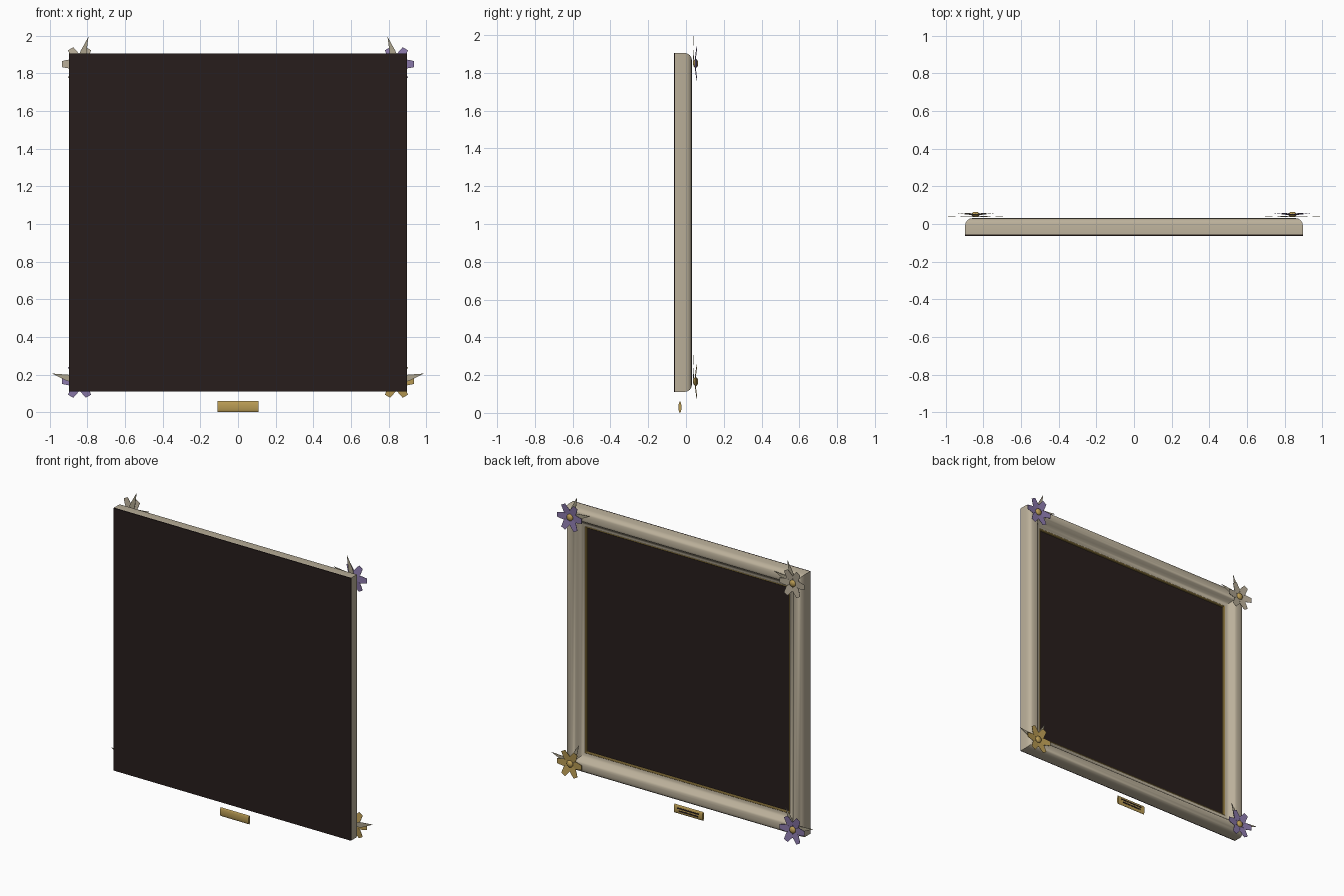
import bpy, bmesh, math
from mathutils import Vector

if "Cube" in bpy.data.objects:
    bpy.data.objects.remove(bpy.data.objects["Cube"])

def lin(c):
    c /= 255
    return c / 12.92 if c < 0.04045 else ((c + 0.055) / 1.055) ** 2.4

def material(name, r, g, b):
    m = bpy.data.materials.new(name)
    m.diffuse_color = (lin(r), lin(g), lin(b), 1)
    m.use_nodes = True
    m.node_tree.nodes["Principled BSDF"].inputs["Base Color"].default_value = m.diffuse_color
    return m

STONE = material("warm stone", 187, 176, 154)
GOLD = material("antique gold", 186, 156, 84)
PURPLE = material("dusty purple", 140, 122, 172)
PALE = material("pale petal", 184, 173, 152)
LEAF = material("dry leaf", 172, 163, 140)
DARK = material("dark brown", 39, 29, 28)

CZ = 1.008    # height of the frame centre
HALF = 0.897  # half width of the frame

def make(name, bm, mat, smooth=None):
    bmesh.ops.recalc_face_normals(bm, faces=bm.faces)
    me = bpy.data.meshes.new(name)
    bm.to_mesh(me)
    bm.free()
    ob = bpy.data.objects.new(name, me)
    bpy.context.collection.objects.link(ob)
    me.materials.append(mat)
    if smooth:
        bpy.ops.object.select_all(action='DESELECT')
        ob.select_set(True)
        bpy.context.view_layer.objects.active = ob
        bpy.ops.object.shade_smooth_by_angle(angle=math.radians(smooth))
    return ob

def box(name, centre, size, mat):
    bm = bmesh.new()
    bmesh.ops.create_cube(bm, size=1)
    for v in bm.verts:
        v.co = Vector([v.co[i] * size[i] + centre[i] for i in range(3)])
    return make(name, bm, mat)

def mitred_ring(name, profile, mat, smooth=None):
    """Sweep a closed (inset, y) profile around the square."""
    bm = bmesh.new()
    rings = []
    for d, y in profile:
        h = HALF - d
        rings.append([bm.verts.new((sx * h, y, CZ + sz * h))
                      for sx, sz in ((-1, -1), (1, -1), (1, 1), (-1, 1))])
    for i, a in enumerate(rings):
        b = rings[(i + 1) % len(rings)]
        for k in range(4):
            n = (k + 1) % 4
            bm.faces.new((a[k], a[n], b[n], b[k]))
    return make(name, bm, mat, smooth)

def blade(bm, outline, angle, cx, cz, y0, y1, thick=0.002):
    """Thin leaf or petal from (radius, half width) stations."""
    length = outline[-1][0]
    ca, sa = math.cos(angle), math.sin(angle)
    sides = []
    for t in (0, thick):
        pts = [(r, w) for r, w in outline] + [(r, -w) for r, w in reversed(outline) if w > 0]
        sides.append([bm.verts.new((cx + r * ca - w * sa,
                                    y0 + (y1 - y0) * r / length + t,
                                    cz + r * sa + w * ca)) for r, w in pts])
    lo, hi = sides
    bm.faces.new(lo)
    bm.faces.new(hi)
    for i in range(len(lo)):
        n = (i + 1) % len(lo)
        bm.faces.new((lo[i], lo[n], hi[n], hi[i]))

# Frame moulding with rounded outer edge and a cove towards the opening
mitred_ring("frame_moulding", [
    (0, -0.057), (0, -0.006), (0.003, 0.008), (0.011, 0.020), (0.023, 0.028),
    (0.038, 0.031), (0.056, 0.031), (0.067, 0.027), (0.076, 0.018),
    (0.084, 0.006), (0.095, -0.006), (0.108, -0.014), (0.124, -0.017),
    (0.124, -0.057)], STONE, 40)

# Thin gold inner lip
mitred_ring("inner_lip", [(0.122, -0.032), (0.122, -0.017), (0.125, -0.015),
                          (0.129, -0.016), (0.132, -0.020), (0.132, -0.032)], GOLD)

# Backing board and picture panel
box("backing_board", (0, -0.0595, CZ), (2 * HALF, 0.007, 2 * HALF), DARK)
box("picture_panel", (0, -0.032, CZ), (1.55, 0.008, 1.55), DARK)

# Corner flowers: side, top or bottom, colour, leaf tips (mirrored by side)
PETAL = [(0.004, 0.0023), (0.045, 0.0255), (0.075, 0.020), (0.094, 0.016)]
LEAFSHAPE = [(0.01, 0.005), (0.045, 0.018), (0.07, 0.016), (0.11, 0.008), (0.153, 0)]
corners = [("top_left", -1, 1, PALE), ("top_right", 1, 1, PURPLE),
           ("bottom_left", -1, -1, PURPLE), ("bottom_right", 1, -1, GOLD)]
for label, sx, sz, mat in corners:
    cx, cz = sx * 0.842, CZ + sz * 0.842
    bm = bmesh.new()
    for k in range(6):
        blade(bm, PETAL, k * math.pi / 3, cx, cz, 0.045, 0.056)
    make(label + "_petals", bm, mat)

    # Two pointed leaves behind the petals
    bm = bmesh.new()
    for a in ((108, 164) if sz > 0 else (114, 15)):
        a = math.radians(a if sx > 0 else 180 - a)
        blade(bm, LEAFSHAPE, a, cx, cz, 0.037, 0.040)
    make(label + "_leaves", bm, LEAF)

    # Domed flower centre
    bm = bmesh.new()
    bmesh.ops.create_uvsphere(bm, u_segments=12, v_segments=8, radius=0.023)
    for v in bm.verts:
        v.co = Vector((v.co.x + cx, v.co.y * 0.6 + 0.051, v.co.z + cz))
    make(label + "_flower_centre", bm, GOLD, 60)

# Small rounded plaque below the frame, with plain dark engraved bars
bm = bmesh.new()
ends = []
for x in (-0.108, 0.108):
    ring = []
    for k in range(20):
        t = math.tau * k / 20
        ring.append(bm.verts.new((x, -0.032 + 0.008 * math.cos(t), 0.030 + 0.030 * math.sin(t))))
    bm.faces.new(ring)
    ends.append(ring)
for k in range(20):
    n = (k + 1) % 20
    bm.faces.new((ends[0][k], ends[0][n], ends[1][n], ends[1][k]))
make("plaque", bm, GOLD, 60)
for i, (z, w) in enumerate(((0.039, 0.165), (0.022, 0.145))):
    box("plaque_bar_%d" % (i + 1), (0, -0.0245, z), (w, 0.003, 0.009), DARK)
